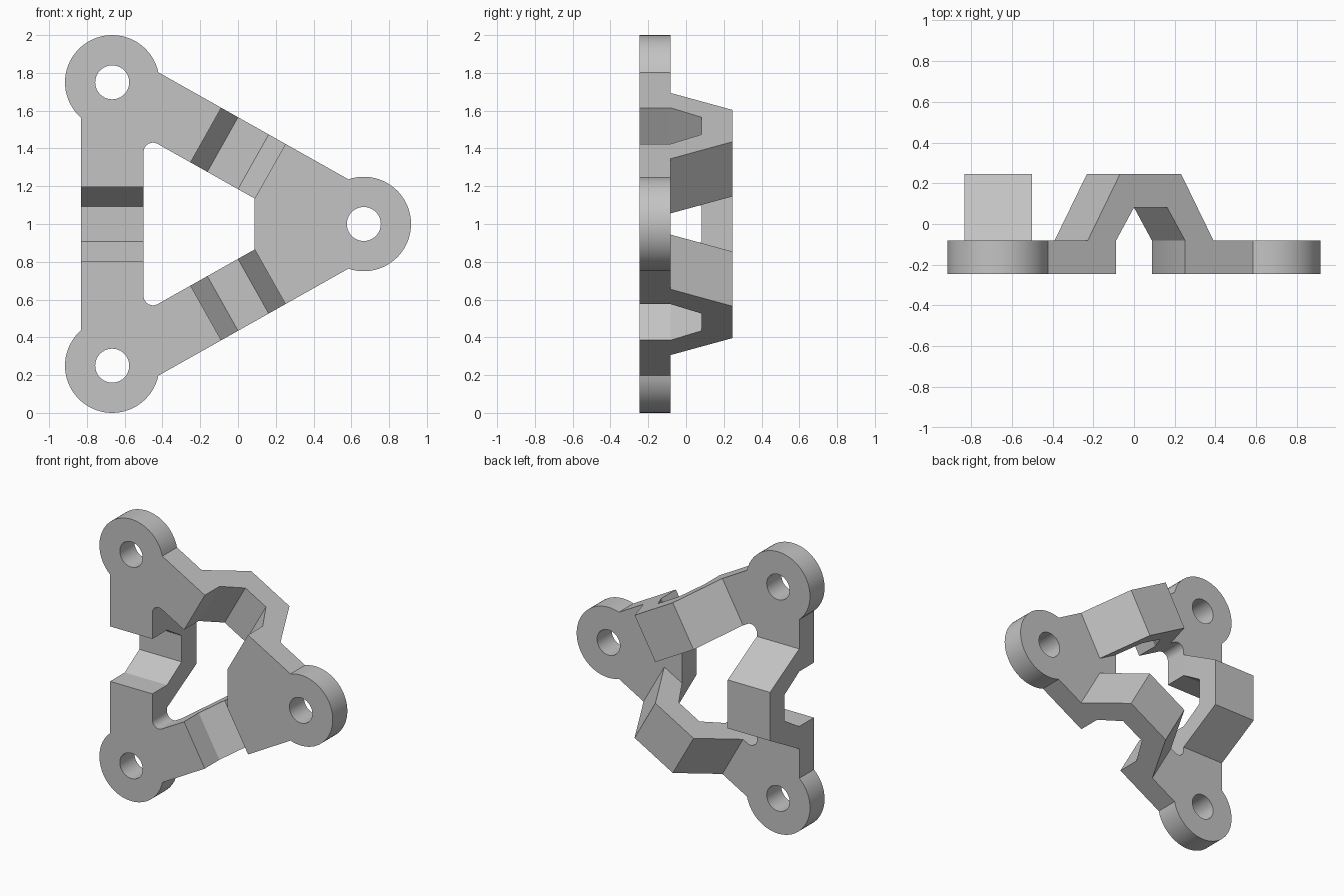
import bpy
import bmesh
from math import atan2, cos, sin, pi, radians, sqrt
from mathutils import Matrix, Vector

cube = bpy.data.objects.get("Cube")
if cube:
    bpy.data.objects.remove(cube, do_unlink=True)

# Main dimensions
FRONT, PLATE_BACK, ARCH_INNER, BACK = -0.246, -0.082, 0.082, 0.246
BOSS_R, HOLE_R, FILLET_R = 0.25, 0.09, 0.05
HALF_W = 0.166          # half width of each bar
GAP = 0.195             # half length of the gap in the front plate
top_left = Vector((-0.666, 1.75))
bottom_left = Vector((-0.666, 0.25))
right = Vector((0.666, 1.0))

grey = bpy.data.materials.new("grey")
grey.use_nodes = True
grey.diffuse_color = (0.55, 0.55, 0.55, 1)
grey.node_tree.nodes["Principled BSDF"].inputs["Base Color"].default_value = (0.55, 0.55, 0.55, 1)


def arc(center, radius, start, end, steps):
    return [center + radius * Vector((cos(a), sin(a)))
            for a in (start + (end - start) * i / steps for i in range(steps + 1))]


def prism(name, rings, half_depth, matrix):
    """Extrude closed 2D rings (outline, then holes) and place the solid."""
    curve = bpy.data.curves.new(name + "_profile", 'CURVE')
    curve.dimensions = '2D'
    curve.fill_mode = 'BOTH'
    curve.extrude = half_depth
    for ring in rings:
        spline = curve.splines.new('POLY')
        spline.points.add(len(ring) - 1)
        for point, p in zip(spline.points, ring):
            point.co = (p[0], p[1], 0, 1)
        spline.use_cyclic_u = True
    temp = bpy.data.objects.new(name + "_profile", curve)
    bpy.context.collection.objects.link(temp)
    graph = bpy.context.evaluated_depsgraph_get()
    mesh = bpy.data.meshes.new_from_object(temp.evaluated_get(graph))
    bpy.data.objects.remove(temp, do_unlink=True)
    bpy.data.curves.remove(curve)

    bm = bmesh.new()
    bm.from_mesh(mesh)
    bm.transform(matrix)
    bmesh.ops.remove_doubles(bm, verts=bm.verts, dist=0.00005)
    bmesh.ops.recalc_face_normals(bm, faces=bm.faces)
    bm.to_mesh(mesh)
    bm.free()
    mesh.name = name
    mesh.materials.clear()
    mesh.materials.append(grey)
    obj = bpy.data.objects.new(name, mesh)
    bpy.context.collection.objects.link(obj)
    bpy.ops.object.select_all(action='DESELECT')
    obj.select_set(True)
    bpy.context.view_layer.objects.active = obj
    bpy.ops.object.shade_smooth_by_angle(angle=radians(30))
    return obj


# Upper bar: direction, outward normal, middle
u = (right - top_left).normalized()
n = Vector((-u.y, u.x))
mid = (top_left + right) / 2
reach = sqrt(BOSS_R ** 2 - HALF_W ** 2)   # where bar edges leave the boss


def angle_of(v):
    return atan2(v.y, v.x)


# Left corner outline: boss, side bar stub, inner fillet, upper bar stub
start = angle_of(u * reach + n * HALF_W)
end = angle_of(Vector((-HALF_W, -reach))) + 2 * pi
inner_x = top_left.x + HALF_W
edge = mid - n * HALF_W
corner = Vector((inner_x, edge.y + (inner_x - edge.x) * u.y / u.x))
fillet_angle = angle_of(n)
fillet_center = corner + Vector((FILLET_R, -FILLET_R / (cos(fillet_angle) + 1) * sin(fillet_angle) * 0))
# Slide the fillet centre down until it touches the upper bar's inner edge
fillet_center.y = edge.y + (-FILLET_R - n.x * (fillet_center.x - edge.x)) / n.y
left_outline = arc(top_left, BOSS_R, start, end, 40)
left_outline += [Vector((top_left.x - HALF_W, 1 + GAP)), Vector((inner_x, 1 + GAP))]
left_outline += arc(fillet_center, FILLET_R, pi, fillet_angle, 10)
left_outline += [mid - u * GAP - n * HALF_W, mid - u * GAP + n * HALF_W]

# Right corner outline: boss and the two bar stubs joined by a straight inner edge
sweep = angle_of(-u * reach + n * HALF_W)
stub = [mid + u * GAP + n * HALF_W, mid + u * GAP - n * HALF_W]
right_outline = arc(right, BOSS_R, -sweep, sweep, 40) + stub
right_outline += [Vector((p.x, 2 - p.y)) for p in reversed(stub)]


def flip(ring):
    return [Vector((p.x, 2 - p.y)) for p in reversed(ring)]


def hole(center):
    return arc(center, HOLE_R, 0, 2 * pi, 36)[:-1]


# Corner plates
plate_place = Matrix.Translation((0, (FRONT + PLATE_BACK) / 2, 0)) @ Matrix.Rotation(pi / 2, 4, 'X')
for name, outline, center in (("top_left_plate", left_outline, top_left),
                              ("bottom_left_plate", flip(left_outline), bottom_left),
                              ("right_plate", right_outline, right)):
    prism(name, [outline, hole(center)], (PLATE_BACK - FRONT) / 2, plate_place)

# Raised arches bridging the gaps behind the plates
half_arch = [(0.093, ARCH_INNER), (GAP, PLATE_BACK), (0.355, PLATE_BACK), (0.172, BACK)]
arch = half_arch + [(-s, y) for s, y in reversed(half_arch)]
for name, a, b in (("upper_arch", top_left, right),
                   ("lower_arch", bottom_left, right),
                   ("side_arch", bottom_left, top_left)):
    d = (b - a).normalized()
    m = (a + b) / 2
    place = Matrix(((d.x, 0, -d.y, m.x),
                    (0, 1, 0, 0),
                    (d.y, 0, d.x, m.y),
                    (0, 0, 0, 1)))
    prism(name, [arch], HALF_W, place)
